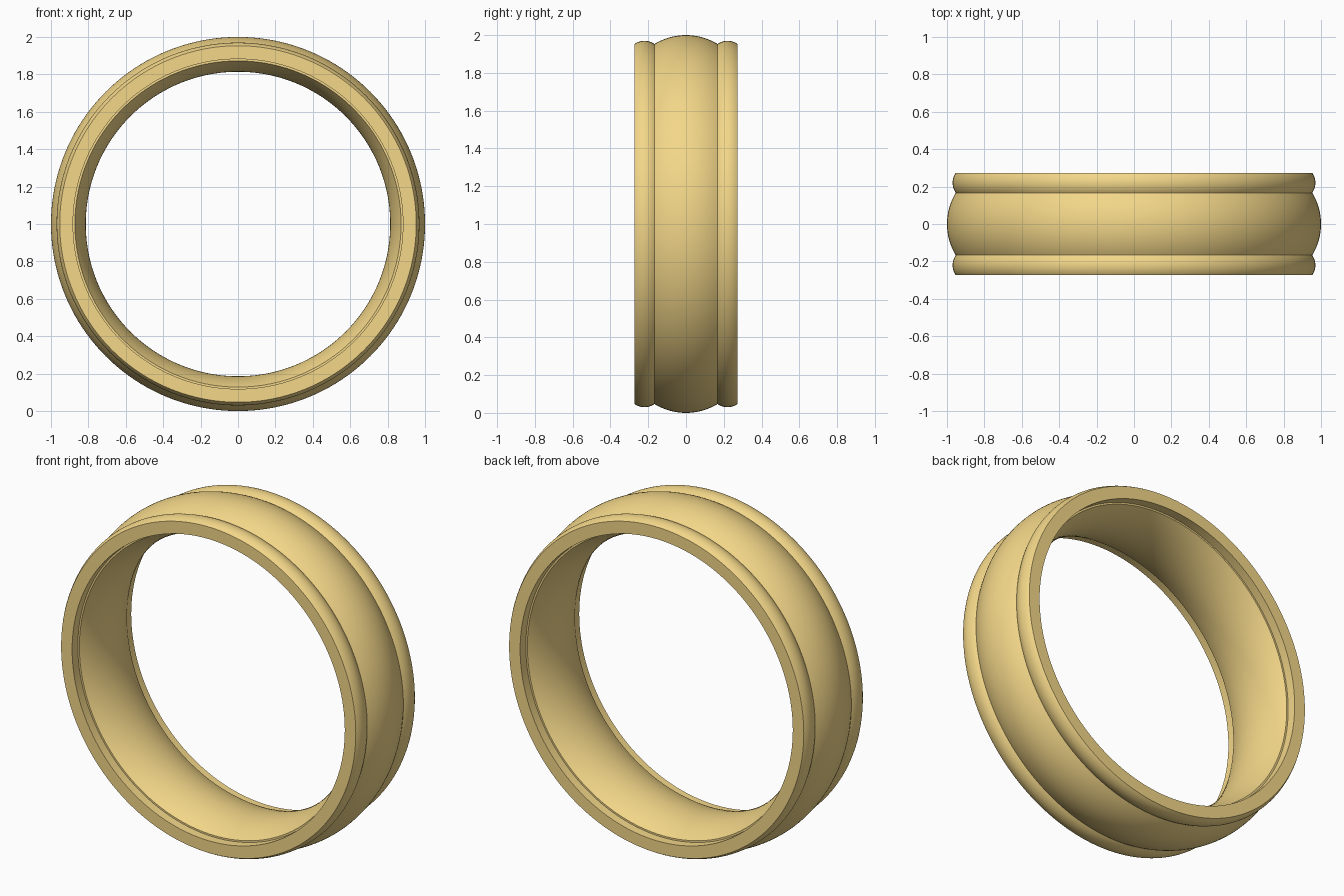
import bpy, bmesh, math
from mathutils import Vector

if "Cube" in bpy.data.objects:
    bpy.data.objects.remove(bpy.data.objects["Cube"])


def arc(y0, y1, r_edge, r_mid, n):
    """Circular arc in (y, r) from y0 to y1, with radius r_edge at the ends and r_mid halfway."""
    h, c, s = abs(y1 - y0) / 2, (y0 + y1) / 2, r_mid - r_edge
    big = (h * h + s * s) / (2 * abs(s))
    a = math.asin(h / big)
    sy, sr = math.copysign(1, y1 - y0), math.copysign(1, s)
    pts = []
    for i in range(n + 1):
        t = -a + 2 * a * i / n
        pts.append((c + sy * big * math.sin(t), r_mid - sr * big * (1 - math.cos(t))))
    return pts


# Cross-section: bead, domed centre, bead, then recessed comfort-fit inside
W, G, B = 0.273, 0.167, 0.22
profile = arc(-W, -G, 0.953, 0.97, 10)
profile += arc(-G, G, 0.953, 1.0, 20)[1:]
profile += arc(G, W, 0.953, 0.97, 10)[1:]
profile += [(W, 0.882), (B, 0.882)]
profile += arc(B, -B, 0.872, 0.814, 20)
profile += [(-B, 0.882), (-W, 0.882)]

# Revolve the section around the finger axis (y)
bm = bmesh.new()
verts = [bm.verts.new((r, y, 1.0)) for y, r in profile]
edges = [bm.edges.new((v, verts[(i + 1) % len(verts)])) for i, v in enumerate(verts)]
bmesh.ops.spin(bm, geom=verts + edges, cent=Vector((0, 0, 1)), axis=Vector((0, 1, 0)),
               angle=math.tau, steps=160, use_duplicate=False)
bmesh.ops.remove_doubles(bm, verts=bm.verts, dist=1e-4)
bmesh.ops.recalc_face_normals(bm, faces=bm.faces)
mesh = bpy.data.meshes.new("ring_band")
bm.to_mesh(mesh)
bm.free()

ring = bpy.data.objects.new("ring_band", mesh)
bpy.context.collection.objects.link(ring)

# Gold colour
gold = bpy.data.materials.new("gold")
gold.diffuse_color = (0.9, 0.68, 0.25, 1)
gold.use_nodes = True
gold.node_tree.nodes["Principled BSDF"].inputs["Base Color"].default_value = gold.diffuse_color
mesh.materials.append(gold)

# Smooth surfaces with crisp grooves and rims
bpy.context.view_layer.objects.active = ring
ring.select_set(True)
bpy.ops.object.shade_smooth_by_angle(angle=math.radians(30))
